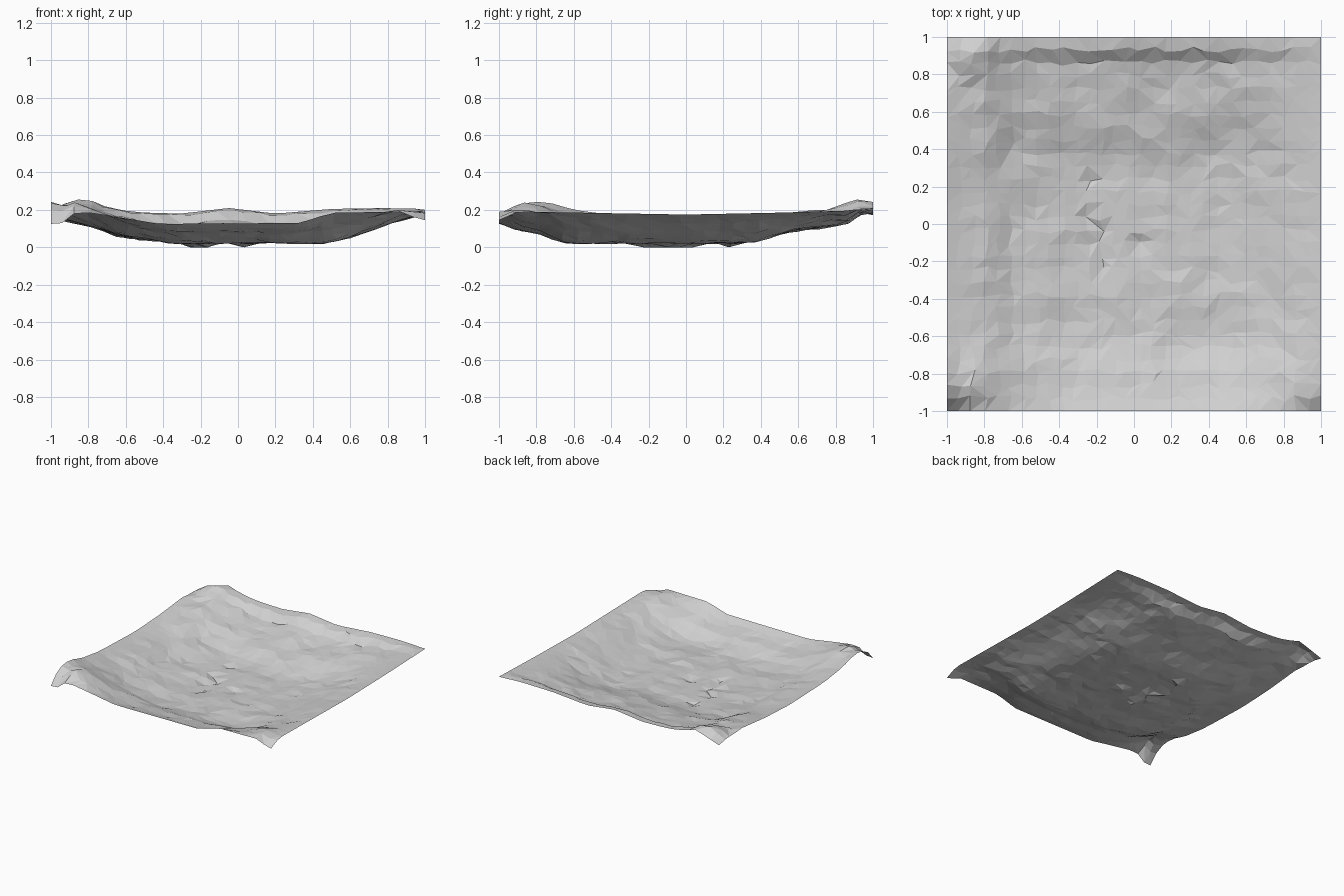
import bpy
import bmesh
import math
import random
from mathutils import Vector, noise

old = bpy.data.objects.get("Cube")
if old:
    bpy.data.objects.remove(old, do_unlink=True)

random.seed(4)
CELLS = 29


def profile(points):
    """Return a piecewise linear function through the given points."""
    def value(t):
        t = min(max(t, points[0][0]), points[-1][0])
        for (a, fa), (b, fb) in zip(points, points[1:]):
            if t <= b:
                return fa + (fb - fa) * (t - a) / (b - a)
        return points[-1][1]
    return value


# Heights of the four hems
front_hem = profile([(-1, .125), (-.93, .13), (-.87, .185), (-.8, .185), (-.6, .155),
                     (-.42, .125), (.33, .13), (.5, .185), (.88, .19), (.94, .16), (1, .145)])
back_hem = profile([(-1, .165), (-.87, .185), (-.8, .235), (-.7, .215), (-.6, .195), (-.5, .185),
                    (-.3, .18), (-.05, .21), (.2, .18), (.5, .205), (.8, .21), (1, .2)])
west_hem = profile([(-1, .125), (-.93, .2), (-.85, .24), (-.75, .245), (-.6, .2),
                    (-.37, .17), (.08, .155), (.4, .17), (.7, .2), (.85, .18), (1, .165)])
east_hem = profile([(-1, .145), (-.93, .18), (-.85, .19), (0, .175), (.5, .185), (1, .2)])

# How strongly each hem lifts the cloth, from the flat middle out to the edge
west_lift = profile([(-1, 1), (-.9, .78), (-.75, .5), (-.64, .25), (-.5, .14), (-.3, 0)])
east_lift = profile([(.45, 0), (.55, .1), (.7, .38), (.85, .7), (1, 1)])
front_lift = profile([(-1, 1), (-.9, .64), (-.8, .46), (-.67, .1), (-.55, 0)])
back_lift = profile([(.2, 0), (.4, .1), (.46, .2), (.6, .36), (.7, .42),
                     (.86, .62), (.93, .92), (1, 1)])


def bowl(x, y):
    """Blend the four hems into a shallow dish."""
    w, e, f, b = west_lift(x), east_lift(x), front_lift(y), back_lift(y)
    z = w * west_hem(y) + e * east_hem(y) + f * front_hem(x) + b * back_hem(x)
    z -= f * (w * front_hem(-1) + e * front_hem(1))
    z -= b * (w * back_hem(-1) + e * back_hem(1))
    return z


def corner_crest(x, y):
    """Raised fold just inside the drooping back corner."""
    return .06 * math.exp(-((x + .88) ** 2 + (y - .9) ** 2) / .011)


def crumple(x, y):
    """Small creases that fade out at the hem."""
    fade = min(1, 5 * (1 - max(abs(x), abs(y))))
    broad = noise.noise(Vector((x * 2.5, y * 4, 3)))
    fine = noise.noise(Vector((x * 7, y * 9, 8)))
    return fade * (.021 + .014 * broad + .015 * fine)


# Cloth sheet: a jittered grid of flat triangles
bm = bmesh.new()
grid = []
for j in range(CELLS + 1):
    row = []
    for i in range(CELLS + 1):
        x, y = 2 * i / CELLS - 1, 2 * j / CELLS - 1
        if 0 < i < CELLS:
            x += random.uniform(-.5, .5) / CELLS
        if 0 < j < CELLS:
            y += random.uniform(-.5, .5) / CELLS
        z = bowl(x, y) + corner_crest(x, y) + crumple(x, y)
        row.append(bm.verts.new((x, y, z)))
    grid.append(row)

# Rest the lowest point on the ground
lowest = min(v.co.z for v in bm.verts)
for v in bm.verts:
    if v.co.z < lowest + .004:
        v.co.z = 0

for low, high in zip(grid, grid[1:]):
    for i in range(CELLS):
        a, b, c, d = low[i], low[i + 1], high[i + 1], high[i]
        halves = ((a, b, c), (a, c, d)) if random.random() < .5 else ((a, b, d), (b, c, d))
        for tri in halves:
            bm.faces.new(tri)

mesh = bpy.data.meshes.new("cloth_sheet")
bm.to_mesh(mesh)
bm.free()
cloth = bpy.data.objects.new("cloth_sheet", mesh)
bpy.context.collection.objects.link(cloth)

# Plain grey fabric
fabric = bpy.data.materials.new("light_grey_fabric")
fabric.use_nodes = True
colour = (.63, .63, .63, 1)
fabric.diffuse_color = colour
fabric.node_tree.nodes["Principled BSDF"].inputs["Base Color"].default_value = colour
mesh.materials.append(fabric)
